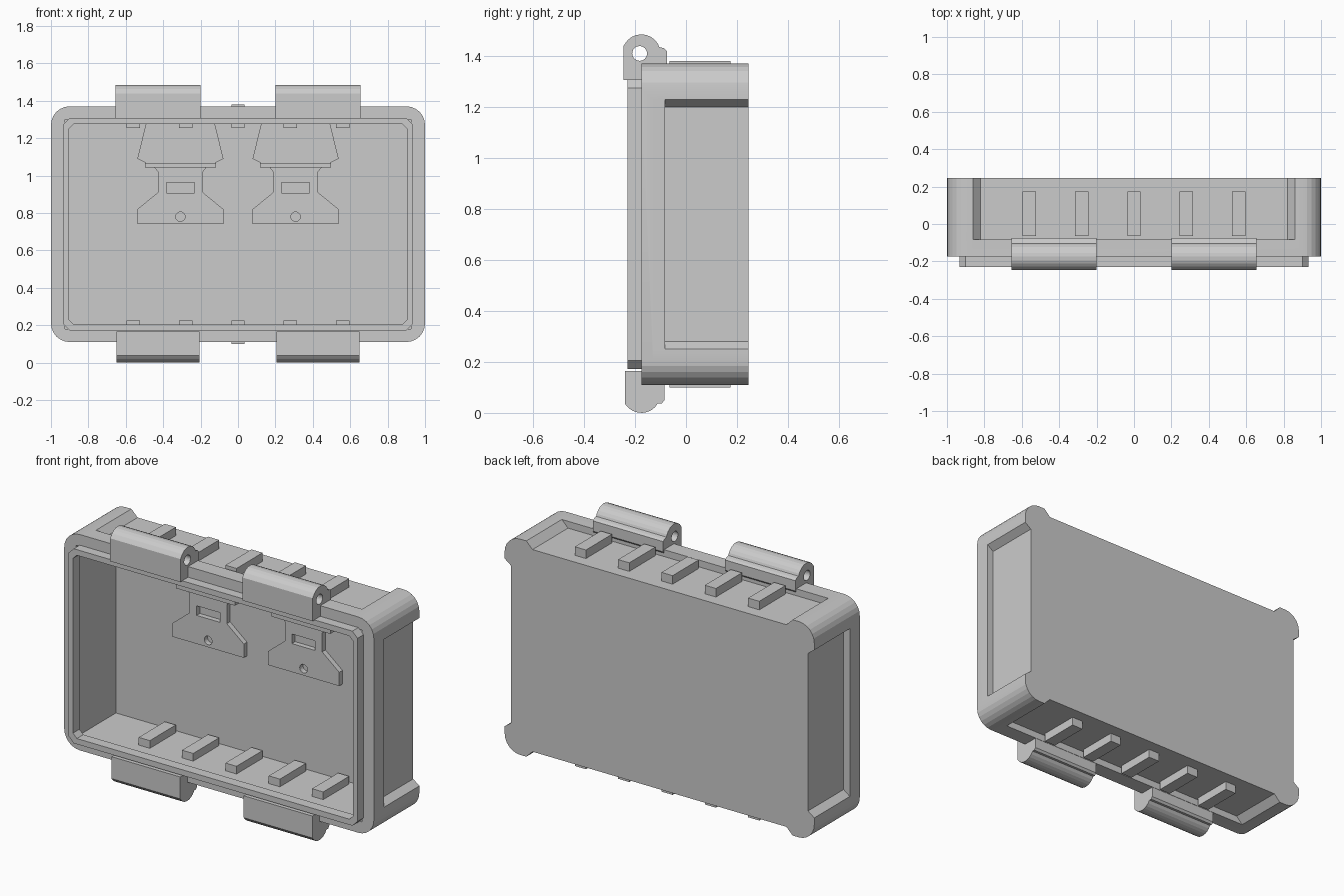
import bpy, bmesh
from math import sin, cos, radians, pi

if "Cube" in bpy.data.objects:
    bpy.data.objects.remove(bpy.data.objects["Cube"])

ZC = 0.74   # mid height of the case


def prism(name, loop, a0, a1, axis='y'):
    """Extrude a closed profile: (x, z) along y, or (y, z) along x."""
    put = (lambda p, a: (p[0], a, p[1])) if axis == 'y' else (lambda p, a: (a, p[0], p[1]))
    bm = bmesh.new()
    near = [bm.verts.new(put(p, a0)) for p in loop]
    far = [bm.verts.new(put(p, a1)) for p in loop]
    bm.faces.new(near)
    bm.faces.new(far)
    n = len(loop)
    for i in range(n):
        j = (i + 1) % n
        bm.faces.new((near[i], near[j], far[j], far[i]))
    bmesh.ops.recalc_face_normals(bm, faces=bm.faces)
    me = bpy.data.meshes.new(name)
    bm.to_mesh(me)
    bm.free()
    ob = bpy.data.objects.new(name, me)
    bpy.context.collection.objects.link(ob)
    return ob


def boolean(ob, other, op='DIFFERENCE'):
    m = ob.modifiers.new(op, 'BOOLEAN')
    m.object, m.operation, m.solver = other, op, 'EXACT'
    bpy.context.view_layer.objects.active = ob
    bpy.ops.object.modifier_apply(modifier=m.name)
    bpy.data.objects.remove(other)


def arc(cx, cz, r, a0, a1, n):
    return [(cx + r * cos(radians(a0 + (a1 - a0) * i / n)),
             cz + r * sin(radians(a0 + (a1 - a0) * i / n))) for i in range(n + 1)]


def rect(w, h, zc=ZC, xc=0):
    return [(xc - w, zc - h), (xc + w, zc - h), (xc + w, zc + h), (xc - w, zc + h)]


def four_corners(quarter):
    """Repeat a top-right corner (relative to the case centre) round all corners."""
    q, out = quarter, []
    for sx, sz, pts in ((1, 1, q), (-1, 1, q[::-1]), (-1, -1, q), (1, -1, q[::-1])):
        out += [(sx * x, ZC + sz * z) for x, z in pts]
    return out


# Case: recessed walls with rounded corner posts, plus full-size front flange
corner = arc(0.9, 0.53, 0.1, 0, 90, 6)
post = [(0.96, 0.46), (1.0, 0.49)] + corner + [(0.86, 0.63), (0.82, 0.59)]
case = prism("case_body", four_corners(post), -0.13, 0.245)
flange = prism("flange", four_corners(corner), -0.175, -0.083)
boolean(case, flange, 'UNION')
boolean(case, prism("cavity", rect(0.925, 0.56), -0.3, 0.195))

# Raised sealing lip on the flange
lip = prism("sealing_lip", four_corners([(0.933, 0.535), (0.9, 0.568)]), -0.23, -0.17)
boolean(lip, prism("opening", four_corners([(0.905, 0.51), (0.88, 0.535)]), -0.3, 0))

# Stiffening ribs, outside and inside, on top and bottom walls
for i in range(-2, 3):
    x = i * 0.28
    for side, s in (("top", 1), ("bottom", -1)):
        prism("outer_rib_" + side, rect(0.036, 0.03, ZC + s * 0.61, x), -0.065, 0.175)
        prism("inner_rib_" + side, rect(0.036, 0.03, ZC + s * 0.545, x), -0.065, 0.175)

# Hinge (top) and catch (bottom) blocks
knuckle_top = ([(-0.175, 1.306), (-0.175, 1.35), (-0.083, 1.35), (-0.075, 1.36), (-0.075, 1.42),
                (-0.085, 1.43), (-0.105, 1.435)]
               + arc(-0.175, 1.41, 0.075, 30, 150, 8)
               + [(-0.245, 1.44), (-0.245, 1.306)])
knuckle_low = ([(-0.24, 0.165), (-0.24, 0.037)]
               + arc(-0.175, 0.075, 0.075, 215, 330, 8)
               + [(-0.095, 0.037), (-0.085, 0.05), (-0.085, 0.13), (-0.175, 0.13), (-0.175, 0.165)])
for s in (-1, 1):
    x = s * 0.427
    hinge = prism("hinge_block", knuckle_top, x - 0.227, x + 0.227, 'x')
    boolean(hinge, prism("pin_hole", arc(-0.182, 1.41, 0.029, 0, 345, 23), x - 0.4, x + 0.4, 'x'))
    prism("catch_block", knuckle_low, x - 0.222, x + 0.222, 'x')

# Mounting plates on the inner back wall
half = [(0.23, 0.74), (0.23, 0.82), (0.12, 0.91), (0.12, 1.02), (0.14, 1.045),
        (0.18, 1.065), (0.23, 1.09), (0.18, 1.295)]
for s in (-1, 1):
    x = s * 0.308
    loop = [(x + a, z) for a, z in half] + [(x - a, z) for a, z in half[::-1]]
    plate = prism("mounting_plate", loop, 0.165, 0.2)
    boolean(plate, prism("slot", rect(0.075, 0.028, 0.934, x), 0.1, 0.3))
    boolean(plate, prism("screw_hole", arc(x, 0.78, 0.025, 0, 345, 23), 0.1, 0.3))
    prism("plate_bar", rect(0.19, 0.012, 1.055, x), 0.14, 0.18)

# Smooth only the gently curved faces
for ob in list(bpy.context.collection.objects):
    bpy.ops.object.select_all(action='DESELECT')
    ob.select_set(True)
    bpy.context.view_layer.objects.active = ob
    bpy.ops.object.shade_smooth_by_angle(angle=radians(10))
